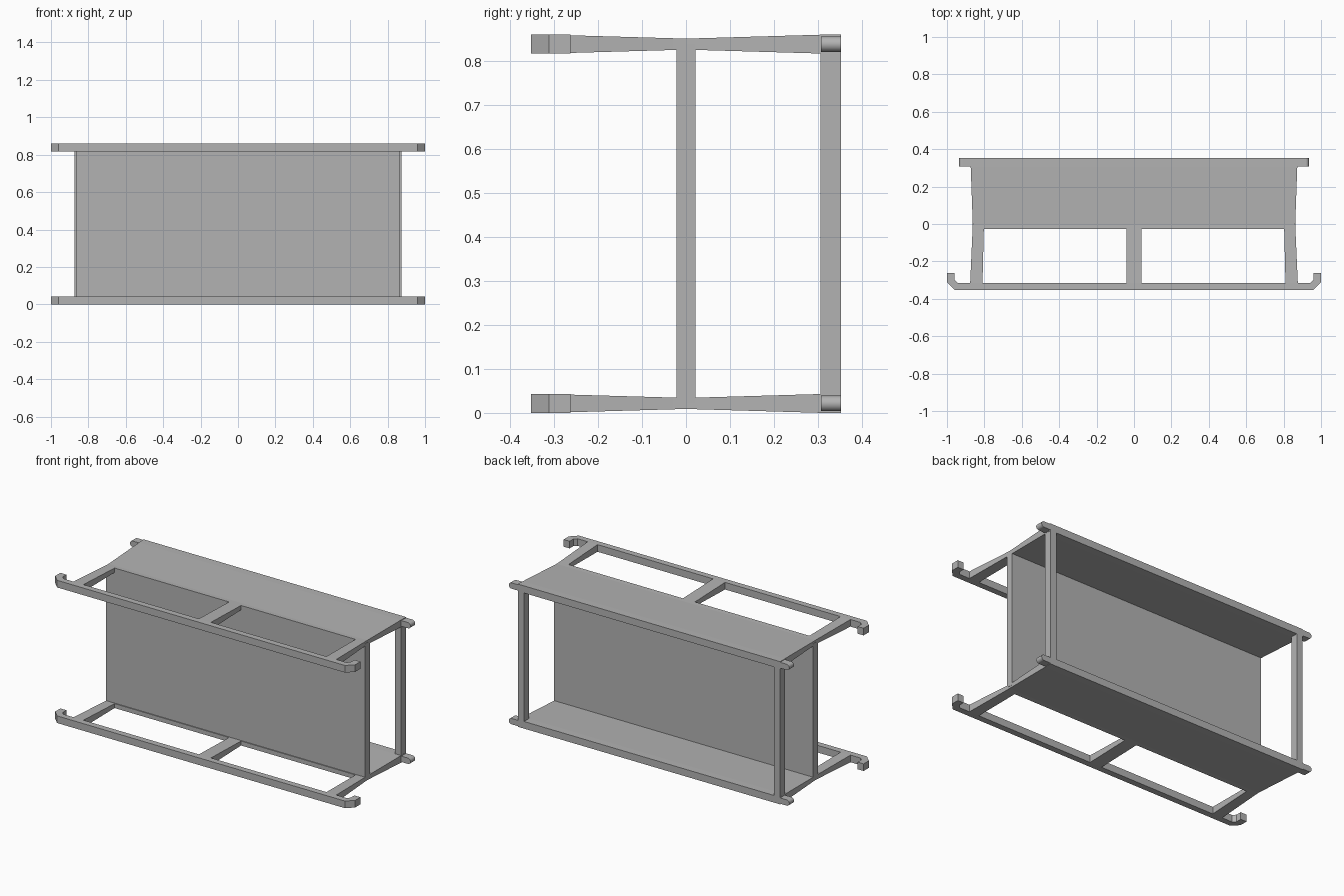
import bpy, bmesh
from math import pi

cube = bpy.data.objects.get("Cube")
if cube:
    bpy.data.objects.remove(cube, do_unlink=True)

grey = bpy.data.materials.new("plain_grey")
grey.use_nodes = True
colour = (0.45, 0.45, 0.45, 1)
grey.diffuse_color = colour
grey.node_tree.nodes["Principled BSDF"].inputs["Base Color"].default_value = colour

HEIGHT = 0.86
MID = 0.0215        # mid height of the lower frame


def finish(bm, name):
    bmesh.ops.recalc_face_normals(bm, faces=bm.faces)
    mesh = bpy.data.meshes.new(name)
    bm.to_mesh(mesh)
    bm.free()
    obj = bpy.data.objects.new(name, mesh)
    bpy.context.collection.objects.link(obj)
    mesh.materials.append(grey)
    return obj


def box(name, lo, hi):
    bm = bmesh.new()
    bmesh.ops.create_cube(bm, size=1)
    for v in bm.verts:
        v.co = [a + (b - a) * (c + 0.5) for a, b, c in zip(lo, hi, v.co)]
    return finish(bm, name)


def half_thickness(y):
    # thin at the middle wall, thicker toward front and back
    return 0.0125 + 0.009 * min(abs(y) / 0.31, 1)


# rows of the frame plan: y, inner edge of end arm, outer edge
ROWS = [(-0.352, 0.81, 0.876), (-0.315, 0.81, 0.876), (-0.028, 0.803, 0.863),
        (0, 0.803, 0.862), (0.305, 0.803, 0.873), (0.352, 0.803, 0.875)]
# hook at the front corners, outer and inner edge pairs
HOOK_OUT = [(0.876, -0.352), (0.96, -0.352), (1, -0.312), (1, -0.263)]
HOOK_IN = [(0.876, -0.315), (0.943, -0.315), (0.96, -0.298), (0.96, -0.263)]


def frame(name, z):
    bm = bmesh.new()

    def face(points):
        bm.faces.new([bm.verts.new((x, y, 0)) for x, y in points])

    # plate, arms and front rail, leaving two windows open
    for i, ((y0, a0, b0), (y1, a1, b1)) in enumerate(zip(ROWS, ROWS[1:])):
        low = [-b0, -a0, -0.04, 0.04, a0, b0]
        high = [-b1, -a1, -0.04, 0.04, a1, b1]
        for c in range(5):
            if i == 1 and c in (1, 3):
                continue
            face([(low[c], y0), (low[c + 1], y0), (high[c + 1], y1), (high[c], y1)])
    # curled hooks
    for s in (1, -1):
        for k in range(3):
            quad = [HOOK_OUT[k], HOOK_OUT[k + 1], HOOK_IN[k + 1], HOOK_IN[k]]
            face([(s * x, y) for x, y in quad][::s])
    bmesh.ops.remove_doubles(bm, verts=bm.verts, dist=0.0005)
    # thicken
    base = list(bm.verts)
    top = bmesh.ops.extrude_face_region(bm, geom=list(bm.faces), use_keep_orig=True)
    raised = [g for g in top["geom"] if isinstance(g, bmesh.types.BMVert)]
    for verts, sign in ((base, -1), (raised, 1)):
        for v in verts:
            # the whole hook keeps full thickness
            t = half_thickness(-0.35 if abs(v.co.x) > 0.9 else v.co.y)
            v.co.z = z + sign * t
    finish(bm, name)


def barrel(name, x, z):
    bm = bmesh.new()
    bmesh.ops.create_cone(bm, cap_ends=True, segments=32, radius1=0.0175,
                          radius2=0.0175, depth=0.045)
    obj = finish(bm, name)
    obj.rotation_euler.x = pi / 2
    obj.location = (x, 0.3295, z)
    bpy.ops.object.select_all(action="DESELECT")
    obj.select_set(True)
    bpy.context.view_layer.objects.active = obj
    bpy.ops.object.shade_smooth_by_angle()


# main wall between the two frames
box("middle_wall", (-0.863, -0.022, MID), (0.863, 0.022, HEIGHT - MID))

for level, z in (("lower", MID), ("upper", HEIGHT - MID)):
    frame(level + "_frame", z)
    for side, s in (("left", 1), ("right", -1)):
        # rounded pegs on the back corners
        x0, x1 = sorted((s * 0.865, s * 0.917))
        box(f"{level}_{side}_peg_stub", (x0, 0.307, z - 0.0175), (x1, 0.352, z + 0.0175))
        barrel(f"{level}_{side}_peg_barrel", s * 0.9175, z)

# back corner posts
for side, s in (("left", 1), ("right", -1)):
    x0, x1 = sorted((s * 0.833, s * 0.873))
    box(side + "_back_post", (x0, 0.306, MID), (x1, 0.352, HEIGHT - MID))
